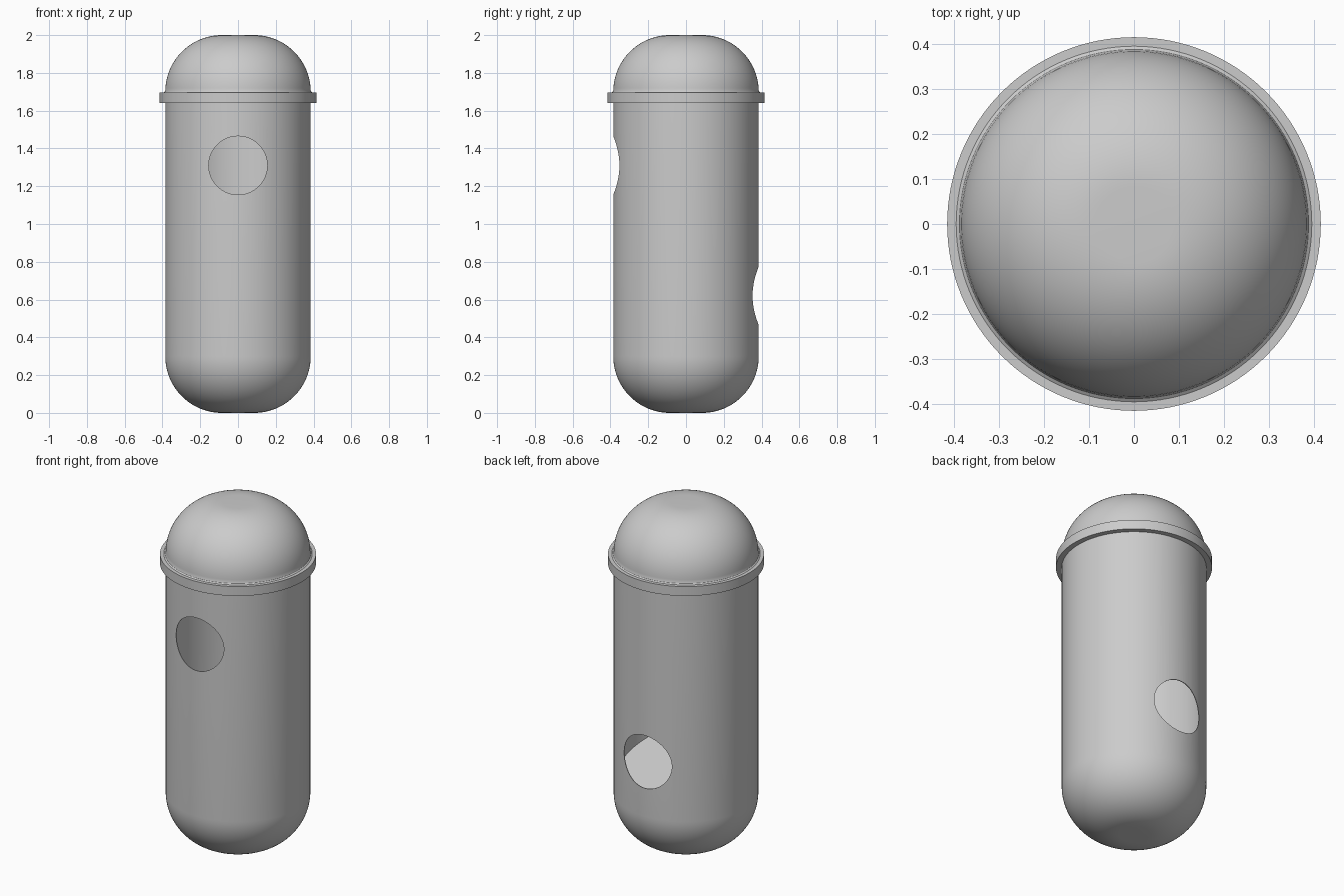
import bpy, bmesh, math
from mathutils import Matrix, Vector

if "Cube" in bpy.data.objects:
    bpy.data.objects.remove(bpy.data.objects["Cube"], do_unlink=True)

SEGMENTS = 128
RADIUS = 0.385    # outer wall
ROUND = 0.3       # rounding of both ends
WALL = 0.004
SEAM = 1.64       # where the lid sits on the body
HOLE = 0.155

grey = bpy.data.materials.new("plain_grey")
grey.use_nodes = True
colour = (0.6, 0.6, 0.6, 1)
grey.diffuse_color = colour
grey.node_tree.nodes["Principled BSDF"].inputs["Base Color"].default_value = colour


def add_object(name, bm):
    bmesh.ops.recalc_face_normals(bm, faces=bm.faces[:])
    mesh = bpy.data.meshes.new(name)
    bm.to_mesh(mesh)
    bm.free()
    mesh.materials.append(grey)
    obj = bpy.data.objects.new(name, mesh)
    bpy.context.collection.objects.link(obj)
    return obj


def lathe(name, profile):
    """Spin a profile of (radius, height) points around z."""
    bm = bmesh.new()
    verts = [bm.verts.new((r, 0, z)) for r, z in profile]
    edges = [bm.edges.new(pair) for pair in zip(verts, verts[1:])]
    bmesh.ops.spin(bm, geom=verts + edges, axis=(0, 0, 1), cent=(0, 0, 0),
                   angle=math.tau, steps=SEGMENTS)
    bmesh.ops.remove_doubles(bm, verts=bm.verts[:], dist=0.00005)
    return add_object(name, bm)


def end_arc(centre_z, sign, inset=0.0, steps=24):
    """Quarter arc from the flat end out to the straight wall."""
    angles = [math.pi / 2 * i / steps for i in range(steps + 1)]
    r = ROUND - inset
    return [(RADIUS - ROUND + r * math.sin(a), centre_z + sign * r * math.cos(a))
            for a in angles]


def smooth(obj):
    bpy.ops.object.select_all(action="DESELECT")
    obj.select_set(True)
    bpy.context.view_layer.objects.active = obj
    bpy.ops.object.shade_smooth_by_angle(angle=math.radians(30))


# Body: a thin hollow tube with a rounded bottom
outer = [(0, 0)] + end_arc(ROUND, -1) + [(RADIUS, SEAM)]
inner = [(0, WALL)] + end_arc(ROUND, -1, WALL) + [(RADIUS - WALL, SEAM)]
body = lathe("body", outer + inner[::-1])

# Round openings: upper one in the front, lower one in the back
cutters = []
for name, y, z in (("front_hole_cutter", -0.4, 1.31), ("back_hole_cutter", 0.4, 0.62)):
    bm = bmesh.new()
    bmesh.ops.create_cone(bm, cap_ends=True, segments=64, radius1=HOLE, radius2=HOLE,
                          depth=0.5, matrix=Matrix.Translation((0, y, z))
                          @ Matrix.Rotation(math.pi / 2, 4, "X"))
    cutter = add_object(name, bm)
    cutter.hide_render = True
    cutters.append(cutter)
    cut = body.modifiers.new(name, "BOOLEAN")
    cut.operation = "DIFFERENCE"
    cut.solver = "EXACT"
    cut.object = cutter

graph = bpy.context.evaluated_depsgraph_get()
cut_mesh = bpy.data.meshes.new_from_object(body.evaluated_get(graph))
body.modifiers.clear()
body.data = cut_mesh
for cutter in cutters:
    bpy.data.objects.remove(cutter, do_unlink=True)
smooth(body)

# Lid: dome with a small fillet running into a flat collar
dome = [(0, 2)] + end_arc(2 - ROUND, 1)[:-1]
collar = [(RADIUS, 1.708), (RADIUS + 0.003, 1.7), (RADIUS + 0.01, 1.695),
          (0.415, 1.695), (0.415, SEAM), (RADIUS - WALL, SEAM)]
smooth(lathe("lid", dome + collar))

# Ramp inside the body, falling towards the back opening
bm = bmesh.new()
bmesh.ops.create_circle(bm, cap_ends=True, segments=SEGMENTS, radius=RADIUS - WALL / 2)
for v in bm.verts:
    v.co.z = 0.42 - 0.32 * v.co.y
add_object("inner_ramp", bm)
